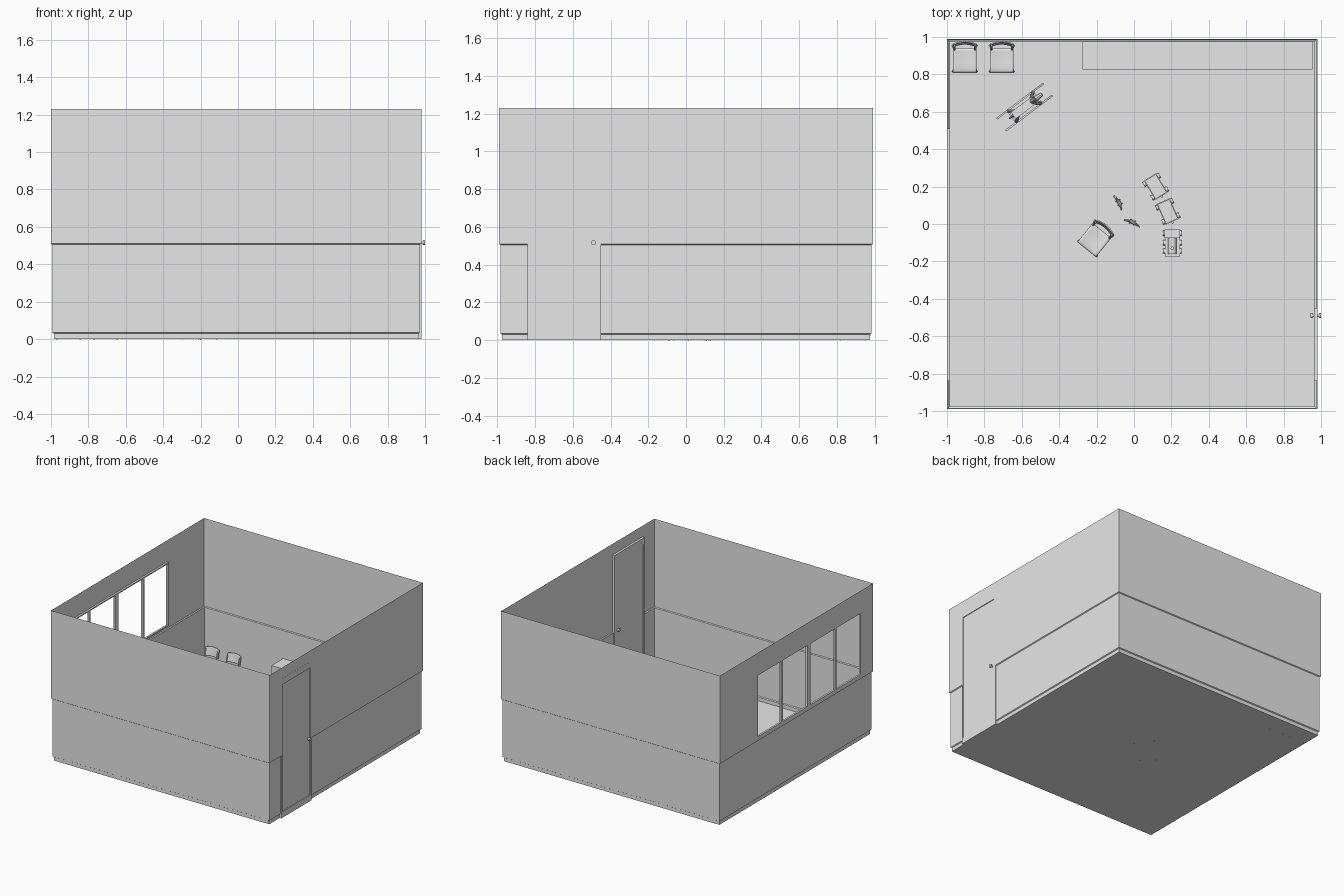
import bpy, bmesh, math
from mathutils import Matrix, Vector

if "Cube" in bpy.data.objects:
    bpy.data.objects.remove(bpy.data.objects["Cube"])

grey = bpy.data.materials.new("plain grey")
grey.diffuse_color = (0.8, 0.8, 0.8, 1)
grey.use_nodes = True
grey.node_tree.nodes["Principled BSDF"].inputs["Base Color"].default_value = grey.diffuse_color


def finish(name, bm, M=Matrix(), smooth=False, thick=0):
    me = bpy.data.meshes.new(name)
    bm.to_mesh(me)
    bm.free()
    me.transform(M)
    me.materials.append(grey)
    ob = bpy.data.objects.new(name, me)
    bpy.context.collection.objects.link(ob)
    if thick:
        ob.modifiers.new("thickness", 'SOLIDIFY').thickness = thick
    if smooth:
        bpy.ops.object.select_all(action='DESELECT')
        ob.select_set(True)
        bpy.context.view_layer.objects.active = ob
        bpy.ops.object.shade_smooth_by_angle(angle=math.radians(40))
    return ob


def boxes(name, spans, M=Matrix()):
    """One object out of boxes given as (x0, x1, y0, y1, z0, z1)."""
    bm = bmesh.new()
    for x0, x1, y0, y1, z0, z1 in spans:
        T = Matrix.Translation(((x0 + x1) / 2, (y0 + y1) / 2, (z0 + z1) / 2))
        bmesh.ops.create_cube(bm, size=1, matrix=T @ Matrix.Diagonal((x1 - x0, y1 - y0, z1 - z0, 1)))
    return finish(name, bm, M)


def rods(name, items, M=Matrix(), sides=12):
    """One object out of cones/cylinders given as (start, end, r1, r2)."""
    bm = bmesh.new()
    for a, b, r1, r2 in items:
        a, b = Vector(a), Vector(b)
        d = b - a
        T = Matrix.Translation((a + b) / 2) @ d.to_track_quat('Z', 'Y').to_matrix().to_4x4()
        bmesh.ops.create_cone(bm, cap_ends=True, segments=sides, radius1=r1, radius2=r2,
                              depth=d.length, matrix=T)
    return finish(name, bm, M, smooth=True)


def sheet(name, f, M, thick, n=10):
    """Smooth curved panel: f maps u, v in -1..1 to a point."""
    bm = bmesh.new()
    bmesh.ops.create_grid(bm, x_segments=n, y_segments=n, size=1)
    for v in bm.verts:
        v.co = f(v.co.x, v.co.y)
    return finish(name, bm, M, smooth=True, thick=thick)


def place(x, y, deg, s=1):
    return Matrix.Translation((x, y, 0)) @ Matrix.Rotation(math.radians(deg), 4, 'Z') @ Matrix.Scale(s, 4)


# Room shell: stacked rings give upper wall, dado ledge, lower wall and skirting
DOOR = (-0.84, -0.45, 0.0, 1.14)
WIN = (-0.84, 0.51, 0.535, 1.055)
bm = bmesh.new()
prev = None
for off, z in [(0, 1.23), (0, 0.51), (0.007, 0.505), (0.007, 0.035), (0.015, 0.03), (0.015, 0)]:
    xs, ys = (-1 + off, 0.98 - off), (-0.99 + off, 0.99 - off)
    ring = [bm.verts.new(p) for p in ((xs[0], ys[0], z), (xs[1], ys[0], z), (xs[1], ys[1], z), (xs[0], ys[1], z))]
    if prev:
        for i in range(4):
            j = (i + 1) % 4
            bm.faces.new((prev[i], ring[i], ring[j], prev[j]))
    prev = ring
bm.faces.new(prev)
# Cut the window and door openings out of the side walls
for side, (y0, y1, z0, z1) in ((-1, WIN), (1, DOOR)):
    def on_wall(f):
        return side * f.calc_center_median().x > 0.95
    for co, no in (((0, y0, 0), (0, 1, 0)), ((0, y1, 0), (0, 1, 0)), ((0, 0, z0), (0, 0, 1)), ((0, 0, z1), (0, 0, 1))):
        fs = [f for f in bm.faces if on_wall(f)]
        geom = fs + list({e for f in fs for e in f.edges}) + list({v for f in fs for v in f.verts})
        bmesh.ops.bisect_plane(bm, geom=geom, plane_co=co, plane_no=no)
    hole = []
    for f in bm.faces:
        c = f.calc_center_median()
        if on_wall(f) and y0 < c.y < y1 and z0 < c.z < z1:
            hole.append(f)
    bmesh.ops.delete(bm, geom=hole, context='FACES')
finish("room_walls_and_floor", bm)

# Window frame with a thick middle post
y0, y1, z0, z1 = WIN
frame = [(-1, -0.985, y0, y1, z0, z0 + 0.01), (-1, -0.985, y0, y1, z1 - 0.01, z1)]
for y, w in ((y0 + 0.005, 0.01), (-0.51, 0.022), (-0.163, 0.042), (0.187, 0.022), (y1 - 0.005, 0.01)):
    frame.append((-1, -0.985, y - w / 2, y + w / 2, z0, z1))
boxes("window_frame", frame)

# Door: casing, stiles and rails, recessed panel, knob
y0, y1, z0, z1 = DOOR
boxes("door_frame", [(0.962, 0.981, y0, y0 + 0.015, 0, z1), (0.962, 0.981, y1 - 0.015, y1, 0, z1),
                     (0.962, 0.981, y0, y1, 1.09, z1), (0.962, 0.981, y0, y1, 0, 0.05)])
boxes("door_panel", [(0.967, 0.975, y0 + 0.015, y1 - 0.015, 0.05, 1.09)])
rods("door_knob", [((0.945, -0.49, 0.517), (0.957, -0.49, 0.517), 0.013, 0.013),
                   ((0.957, -0.49, 0.517), (0.988, -0.49, 0.517), 0.006, 0.006),
                   ((0.988, -0.49, 0.517), (1.0, -0.49, 0.517), 0.013, 0.013)], sides=16)

# Low cabinet along the back wall
boxes("low_cabinet", [(-0.275, 0.955, 0.825, 0.975, 0, 0.28)])


# Small chairs with moulded seat and curved back
def chair(M):
    sheet("chair_seat", lambda u, v: Vector((0.063 * u, 0.065 * v - 0.012,
          0.118 + 0.005 * u * u - 0.008 * max(0, -v) ** 3 + 0.003 * v * v)), M, 0.007)
    sheet("chair_back", lambda u, v: Vector((0.06 * u, 0.066 + 0.014 * (1 - u * u) + 0.006 * v,
          0.17 + 0.036 * v - 0.006 * u * u * max(0, v))), M, 0.007)
    legs = []
    for s in (-1, 1):
        legs += [((s * 0.063, -0.07, 0), (s * 0.055, -0.05, 0.115), 0.005, 0.005),
                 ((s * 0.063, 0.07, 0), (s * 0.055, 0.045, 0.115), 0.005, 0.005),
                 ((s * 0.055, 0.045, 0.115), (s * 0.055, 0.068, 0.19), 0.005, 0.005),
                 ((s * 0.055, -0.05, 0.112), (s * 0.055, 0.045, 0.112), 0.005, 0.005)]
    rods("chair_legs", legs, M, 8)


for x, y, a in ((-0.905, 0.885, 0), (-0.707, 0.885, 0), (-0.205, -0.077, -39)):
    chair(place(x, y, a))

# Rocking horse: curved rockers, legs, body, neck, head and handle
M = place(-0.585, 0.625, 37)
bm = bmesh.new()
N = 10
for s in (-1, 1):
    rows = []
    for i in range(N + 1):
        t = 2 * i / N - 1
        z = 0.05 * t * t
        rows.append([bm.verts.new((0.157 * t, s * 0.04 + w, z + h))
                     for w, h in ((-0.005, 0), (0.005, 0), (0.005, 0.02), (-0.005, 0.02))])
    for a, b in zip(rows, rows[1:]):
        for k in range(4):
            bm.faces.new((a[k], a[k - 1], b[k - 1], b[k]))
    bm.faces.new(rows[0])
    bm.faces.new(rows[-1][::-1])
finish("horse_rockers", bm, M)
rods("horse_legs", [((a * 0.085, s * 0.038, 0.02), (a * 0.055, s * 0.016, 0.12), 0.008, 0.009)
                    for a in (-1, 1) for s in (-1, 1)], M, 8)
boxes("horse_body", [(-0.075, 0.075, -0.022, 0.022, 0.11, 0.15), (-0.09, -0.08, -0.04, 0.04, 0.02, 0.032),
                     (0.08, 0.09, -0.04, 0.04, 0.02, 0.032)], M)
rods("horse_head", [((0.055, 0, 0.135), (0.08, 0, 0.22), 0.02, 0.014),
                    ((0.07, 0, 0.222), (0.115, 0, 0.205), 0.016, 0.01),
                    ((0.068, -0.035, 0.19), (0.068, 0.035, 0.19), 0.005, 0.005),
                    ((-0.07, 0, 0.145), (-0.1, 0, 0.09), 0.008, 0.004)], M, 8)


# Toy train: engine facing the front, two open wagons behind it
def wheels(name, M, ys):
    rods(name, [((s * 0.038, y, 0.014), (s * 0.05, y, 0.014), 0.014, 0.014) for s in (-1, 1) for y in ys], M, 16)


M = place(0.205, -0.1, 0)
boxes("engine_base_and_cab", [(-0.04, 0.04, -0.065, 0.07, 0.012, 0.028), (-0.035, 0.035, 0.03, 0.065, 0.028, 0.075),
                              (-0.042, 0.042, 0.025, 0.07, 0.075, 0.082), (-0.04, 0.04, -0.075, -0.065, 0.008, 0.03)], M)
rods("engine_boiler_and_chimney", [((0, -0.06, 0.045), (0, 0.03, 0.045), 0.022, 0.022),
                                   ((0, -0.03, 0.06), (0, -0.03, 0.085), 0.006, 0.009)], M, 16)
wheels("engine_wheels", M, (-0.045, 0, 0.05))
for x, y, a in ((0.18, 0.067, 24), (0.116, 0.2, 31)):
    M = place(x, y, a)
    boxes("wagon_box", [(-0.038, 0.038, -0.06, 0.06, 0.012, 0.03), (-0.038, -0.032, -0.06, 0.06, 0.03, 0.055),
                        (0.032, 0.038, -0.06, 0.06, 0.03, 0.055), (-0.032, 0.032, -0.06, -0.054, 0.03, 0.055),
                        (-0.032, 0.032, 0.054, 0.06, 0.03, 0.055), (-0.005, 0.005, -0.07, -0.06, 0.016, 0.024)], M)
    wheels("wagon_wheels", M, (-0.042, 0.042))

# Two small toy animals
for x, y, a in ((-0.08, 0.115, 118), (-0.008, 0.01, 155)):
    rods("toy_animal", [((-0.015, 0, 0.025), (0.015, 0, 0.028), 0.009, 0.009),
                        ((0.012, 0, 0.028), (0.032, 0.004, 0.045), 0.007, 0.005),
                        ((0.026, 0.003, 0.046), (0.045, 0.008, 0.042), 0.007, 0.005),
                        ((-0.013, 0, 0.025), (-0.045, 0.008, 0.014), 0.007, 0.002)]
         + [((p, s * 0.01, 0), (p, s * 0.006, 0.024), 0.004, 0.005) for p in (-0.012, 0.012) for s in (-1, 1)],
         place(x, y, a), 8)
